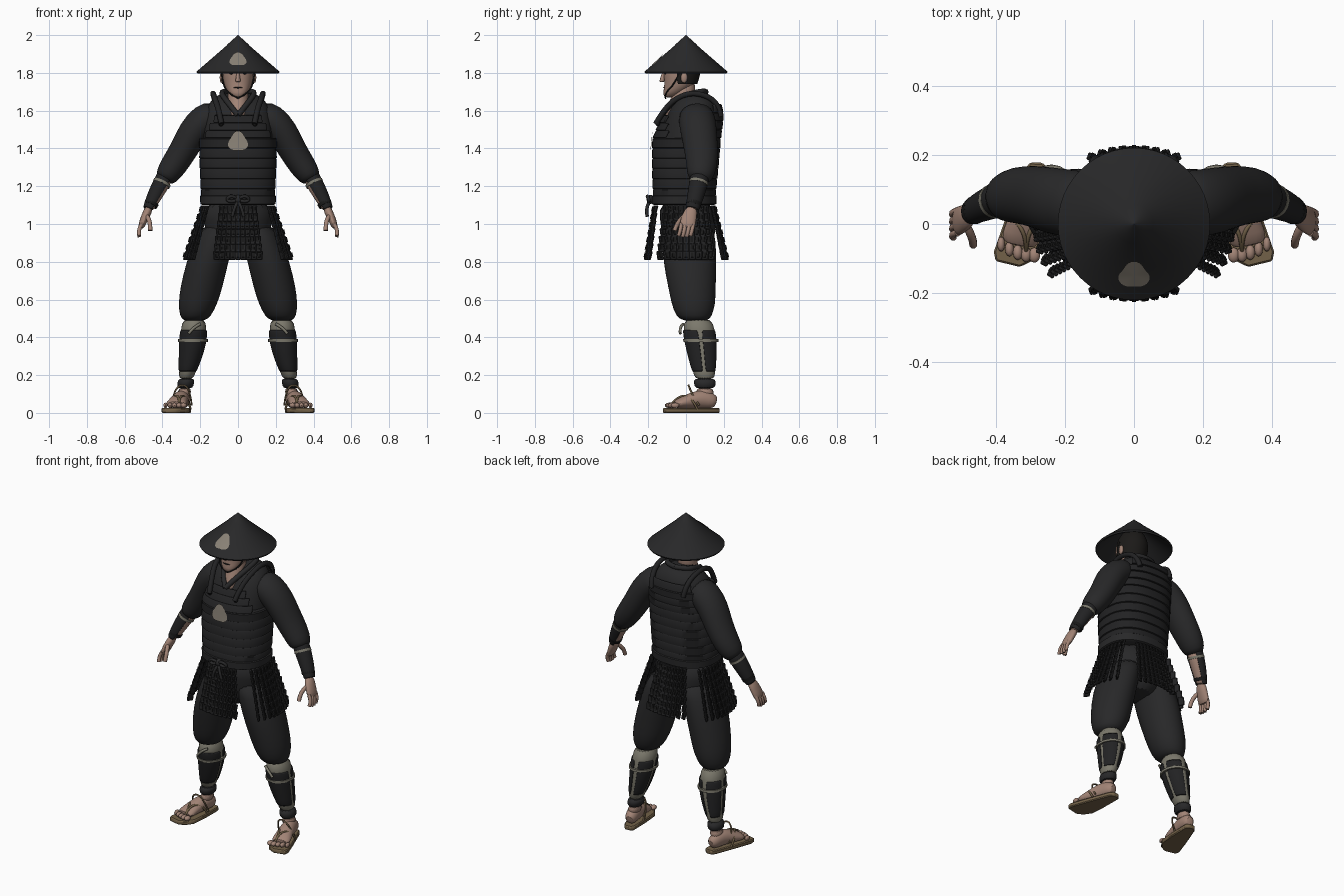
import bpy, bmesh, math
from mathutils import Vector, Matrix

if "Cube" in bpy.data.objects:
    bpy.data.objects.remove(bpy.data.objects["Cube"], do_unlink=True)


def material(name, colour):
    m = bpy.data.materials.new(name)
    m.use_nodes = True
    m.diffuse_color = (*colour, 1)
    bsdf = m.node_tree.nodes["Principled BSDF"]
    bsdf.inputs["Base Color"].default_value = (*colour, 1)
    bsdf.inputs["Roughness"].default_value = 0.8
    return m


CLOTH = material("black cloth", (.021, .021, .022))
ARMOUR = material("dark armour", (.016, .016, .017))
LACING = material("black lacing", (.009, .009, .009))
SKIN = material("skin", (.36, .23, .18))
HAIR = material("hair", (.011, .01, .009))
STRAW = material("woven straw", (.17, .12, .065))
WRAP = material("grey wrap", (.2, .19, .15))
PATCH = material("taupe patch", (.25, .22, .18))
meshes = []


def finish(name, bm, mat):
    bmesh.ops.recalc_face_normals(bm, faces=bm.faces)
    me = bpy.data.meshes.new(name)
    bm.to_mesh(me)
    bm.free()
    me.materials.append(mat)
    ob = bpy.data.objects.new(name, me)
    bpy.context.collection.objects.link(ob)
    meshes.append(ob)
    return ob


def loft(name, rings, mat, s=1, flat=True, n=20, a0=0, a1=360, p=2, sub=1, thick=0):
    """Skin rings (x, y, z, half width, half depth); a0..a1 gives an open plate."""
    bm, rows = bmesh.new(), []
    full = a1 - a0 == 360
    centres = [Vector(r[:3]) for r in rings]
    steep = abs((centres[-1] - centres[0]).normalized().z) > .5
    ref = Vector((0, 1, 0)) if flat or steep else Vector((0, 0, 1))
    for i, r in enumerate(rings):
        t = centres[min(i + 1, len(rings) - 1)] - centres[max(i - 1, 0)]
        t = Vector((0, 0, 1)) if flat else t.normalized()
        v = (ref - ref.dot(t) * t).normalized()
        u = v.cross(t)
        u = -u if u.x < 0 else u
        row = []
        for k in range(n if full else n + 1):
            a = math.radians(a0 + (a1 - a0) * k / n)
            c, d = [math.copysign(abs(f) ** (2 / p), f) for f in (math.cos(a), math.sin(a))]
            q = centres[i] + u * c * r[3] + v * d * r[4]
            row.append(bm.verts.new((q.x * s, q.y, q.z)))
        rows.append(row)
    for a, b in zip(rows, rows[1:]):
        for k in range(n):
            j = (k + 1) % len(a)
            bm.faces.new((a[k], a[j], b[j], b[k]))
    if full:
        bm.faces.new(rows[0])
        bm.faces.new(rows[-1])
    ob = finish(name, bm, mat)
    if thick:
        ob.modifiers.new("thickness", "SOLIDIFY").thickness = thick
    if sub:
        ob.modifiers.new("smooth", "SUBSURF").levels = sub
        ob.modifiers["smooth"].render_levels = sub
    return ob


def tube(name, points, radius, mat, s=1):
    cu = bpy.data.curves.new(name, "CURVE")
    cu.dimensions, cu.bevel_depth, cu.bevel_resolution = "3D", radius, 2
    cu.use_fill_caps, cu.resolution_u = True, 6
    sp = cu.splines.new("NURBS")
    sp.points.add(len(points) - 1)
    for q, (x, y, z) in zip(sp.points, points):
        q.co = (x * s, y, z, 1)
    sp.use_endpoint_u, sp.order_u = True, 3
    cu.materials.append(mat)
    ob = bpy.data.objects.new(name, cu)
    bpy.context.collection.objects.link(ob)


def ball(name, at, size, mat, s=1):
    bm = bmesh.new()
    bmesh.ops.create_uvsphere(bm, u_segments=12, v_segments=8, radius=1)
    bmesh.ops.transform(bm, matrix=Matrix.Translation((at[0] * s, at[1], at[2])) @ Matrix.Diagonal((*size, 1)), verts=bm.verts)
    return finish(name, bm, mat)


def patch(name, at, w, h, tilt, bend):
    """Plain rounded plate wrapped on a curved surface."""
    bm = bmesh.new()
    rim = []
    for k in range(36):
        a = math.tau * k / 36
        r = 1 - .13 * math.sin(3 * a)
        x, y = w * r * math.cos(a), h * r * math.sin(a)
        rim.append(bm.verts.new((x, y, -bend * x * x)))
    hub = bm.verts.new((0, 0, 0))
    for k in range(36):
        bm.faces.new((hub, rim[k - 1], rim[k]))
    bmesh.ops.transform(bm, matrix=Matrix.Translation(at) @ Matrix.Rotation(tilt, 4, "X"), verts=bm.verts)
    finish(name, bm, PATCH)


# hat with hollow underside, crown ring and rim cord
loft("hat", [(0, 0, 1.97, .002, .002), (0, 0, 1.803, .2, .2), (0, 0, 1.797, .215, .215),
             (0, 0, 1.806, .22, .22), (0, 0, 1.814, .211, .211), (0, 0, 1.945, .06, .06),
             (0, 0, 1.95, .057, .057), (0, 0, 2, .001, .001)], CLOTH, n=48, sub=0)
patch("hat_patch", (0, -.149, 1.872), .043, .05, math.radians(43), 2.4)

# head, hair and face
skull = [(0, -.03, 1.74, .076, .082), (0, -.025, 1.80, .085, .097),
         (0, -.02, 1.86, .08, .092), (0, -.015, 1.91, .045, .055)]
loft("head", [(0, -.09, 1.668, .025, .025), (0, -.068, 1.695, .056, .056)] + skull, SKIN, p=2.2)
loft("back_hair", [(x, y, z, a + .008, b + .008) for x, y, z, a, b in skull], HAIR, a0=-12, a1=192)
loft("top_hair", [(x, y, z, a + .006, b + .006) for x, y, z, a, b in skull[2:]], HAIR)
loft("nose", [(0, -.128, 1.75, .017, .016), (0, -.125, 1.765, .013, .014), (0, -.118, 1.81, .007, .008)], SKIN, n=10)
ball("mouth", (0, -.113, 1.722), (.024, .008, .004), HAIR)
loft("neck", [(0, -.07, 1.55, .05, .05), (0, -.055, 1.6, .052, .055),
              (0, -.015, 1.67, .055, .06), (0, 0, 1.77, .055, .06)], SKIN)

# robe and hips
loft("robe", [(0, 0, 1.06, .18, .148), (0, 0, 1.3, .185, .15), (0, .01, 1.45, .185, .15),
              (0, .028, 1.55, .185, .14), (0, .045, 1.62, .17, .13),
              (0, .05, 1.67, .13, .095), (0, .055, 1.695, .085, .06)], CLOTH, p=2.2)
loft("hips", [(0, .015, .82, .07, .11), (0, .015, .9, .17, .138), (0, .01, 1.02, .185, .15),
              (0, 0, 1.13, .185, .15)], CLOTH)

# cuirass built from overlapping bands
BODY = [(1.10, -.01, .187, .158), (1.20, -.008, .195, .166), (1.32, -.003, .2, .173),
        (1.45, .003, .202, .178), (1.57, .035, .19, .162), (1.64, .047, .175, .138)]


def body(z, grow):
    for a, b in zip(BODY, BODY[1:]):
        if z <= b[0] or b is BODY[-1]:
            f = (z - a[0]) / (b[0] - a[0])
            cy, rx, ry = [a[i] + (b[i] - a[i]) * f for i in (1, 2, 3)]
            return (0, cy, z, rx + grow, ry + grow)


def band(name, z0, z1, **kw):
    loft(name, [body(z0, -.002), body(z0 + .004, .005), body(z1 - .006, .003), body(z1, -.002)],
         ARMOUR, n=36, p=2.4, sub=0, **kw)


for i in range(6):
    band(f"cuirass_band_{i + 1}", 1.13 + i * .054, 1.186 + i * .054)
for i in range(3):
    z = 1.454 + i * .04
    half = 55 - i * 9
    band(f"chest_band_{i + 1}", z, z + .042, a0=-90 - half, a1=half - 90, thick=.012)
for i in range(4):
    z = 1.454 + i * .045
    half = 62 - i * 5
    band(f"back_band_{i + 1}", z, z + .047, a0=90 - half, a1=90 + half, thick=.012)
patch("chest_patch", (0, -.184, 1.435), .05, .052, math.radians(84), 1)

# belt with knot
loft("belt", [body(1.10, 0), body(1.107, .012), body(1.148, .01), body(1.155, 0)], CLOTH, n=36, p=2.4, sub=0)
ball("belt_knot", (0, -.187, 1.13), (.022, .022, .024), CLOTH)

# skirt panels of laced scales


def skirt_panel(name, angle, w0, w1, d0, d1, curve):
    plates, laces = bmesh.new(), bmesh.new()
    rows, cols = 7, 9
    turn = Matrix.Rotation(angle, 4, "Z")
    for r in range(rows):
        f = r / (rows - 1)
        half, out, z = w0 + (w1 - w0) * f, d0 + (d1 - d0) * f, 1.075 - f * .242
        for c in range(cols):
            t = half * ((c + .5) * 2 / cols - 1)
            lean = Matrix.Rotation(math.atan(-2 * curve * t), 4, "Z") @ Matrix.Rotation(-.25, 4, "X")
            place = turn @ Matrix.Translation((t, curve * t * t - out, z)) @ lean
            size = Matrix.Diagonal((half * 2.06 / cols, .012, .048, 1))
            bmesh.ops.create_cube(plates, size=1, matrix=place @ size)
            knot = Matrix.Translation((0, -.006, .002)) @ Matrix.Diagonal((half * .8 / cols, .01, .026, 1))
            bmesh.ops.create_cube(laces, size=1, matrix=place @ knot)
    ob = finish(name, plates, ARMOUR)
    bev = ob.modifiers.new("soft edge", "BEVEL")
    bev.width, bev.segments = .003, 1
    finish(name + "_lacing", laces, LACING)


skirt_panel("front_skirt", 0, .1, .13, .172, .212, 1.6)
skirt_panel("back_skirt", math.pi, .1, .135, .155, .215, 1.6)
skirt_panel("left_skirt", math.pi / 2, .12, .155, .195, .28, 2.4)
skirt_panel("right_skirt", -math.pi / 2, .12, .155, .195, .28, 2.4)

for s, side in ((1, "left_"), (-1, "right_")):
    # collar, shoulder strap and small head parts
    tube(side + "collar", [(0, .105, 1.70), (.075, .1, 1.705), (.088, .02, 1.69), (.06, -.075, 1.65),
                           (0, -.125, 1.575)], .015, CLOTH, s)
    tube(side + "shoulder_strap", [(.11, .185, 1.57), (.12, .17, 1.65), (.135, .05, 1.7), (.125, -.05, 1.67),
                                   (.1, -.12, 1.6), (.088, -.16, 1.53)], .015, ARMOUR, s)
    ball(side + "strap_toggle", (.09, -.15, 1.535), (.013, .013, .018), LACING, s)
    tube(side + "chin_cord", [(.09, -.02, 1.83), (.082, -.06, 1.74), (.05, -.115, 1.69), (0, -.108, 1.666)], .004, LACING, s)
    ball(side + "ear", (.087, -.01, 1.775), (.01, .018, .028), SKIN, s)
    ball(side + "eye", (.032, -.108, 1.797), (.014, .006, .005), HAIR, s)
    tube(side + "belt_bow", [(0, -.19, 1.13), (.03, -.21, 1.155), (.065, -.195, 1.13), (.03, -.2, 1.115), (0, -.19, 1.13)], .009, CLOTH, s)
    tube(side + "belt_tail", [(0, -.19, 1.12), (.02, -.215, 1.09), (.03, -.205, 1.04)], .009, CLOTH, s)

    # sleeve, forearm and guard
    loft(side + "sleeve", [(.10, .055, 1.585, .08, .09), (.18, .058, 1.555, .088, .1), (.24, .068, 1.485, .082, .097),
                           (.285, .08, 1.395, .075, .09), (.34, .085, 1.31, .072, .083),
                           (.382, .075, 1.25, .062, .07), (.392, .07, 1.228, .04, .045)], CLOTH, s, flat=False)
    fore = [(.378, .075, 1.26, .045, .047), (.415, .062, 1.195, .043, .045), (.452, .045, 1.125, .035, .038),
            (.475, .032, 1.075, .027, .032)]
    loft(side + "forearm", fore, SKIN, s, flat=False)
    loft(side + "forearm_guard", [(x, y, z, a + .004, b + .004) for x, y, z, a, b in fore], ARMOUR, s,
         flat=False, a0=-130, a1=130, thick=.006)
    loft(side + "wrist_tie", [(.455, .043, 1.115, .038, .041), (.463, .038, 1.098, .036, .04)], LACING, s, flat=False, sub=0)
    loft(side + "elbow_tie", [(.4, .068, 1.222, .048, .051), (.406, .065, 1.21, .048, .051)], WRAP, s, flat=False, sub=0)

    # hand
    loft(side + "palm", [(.468, .035, 1.09, .024, .03), (.488, .018, 1.045, .023, .04), (.508, .008, 1, .02, .044),
                         (.515, .006, .975, .013, .038)], SKIN, s, flat=False, n=14)
    for i in range(4):
        y = .038 - i * .021
        drop = .93 + .006 * abs(i - 1.5)
        tube(f"{side}finger_{i + 1}", [(.509, y, 1), (.53, y - .004, .968), (.522, y - .014, drop)], .0105, SKIN, s)
    tube(side + "thumb", [(.482, -.01, 1.04), (.463, -.045, 1.015), (.465, -.06, .965)], .012, SKIN, s)

    # trouser leg
    loft(side + "trouser_leg", [(.095, .015, 1.0, .09, .13), (.125, .018, .92, .105, .14), (.162, .02, .8, .113, .144),
                                (.195, .032, .66, .113, .126), (.213, .04, .575, .104, .118),
                                (.226, .042, .51, .083, .095), (.232, .05, .485, .055, .065)], CLOTH, s)

    # wrapped shin with guard plates, straps and sock
    shin = [(.235, .07, .44, .068, .083), (.238, .078, .38, .07, .083), (.252, .088, .29, .058, .071),
            (.268, .096, .215, .043, .058)]
    loft(side + "shin_wrap", [(.232, .062, .505, .062, .075)] + shin + [(.276, .1, .175, .04, .054)], WRAP, s)
    plates = [(x, y, z, a + .005, b + .005) for x, y, z, a, b in shin]
    loft(side + "shin_guard", plates, ARMOUR, s, a0=-175, a1=-5, thick=.006)
    for k, start in enumerate((8, 100)):
        loft(f"{side}calf_guard_{k + 1}", plates, ARMOUR, s, n=8, a0=start, a1=start + 72, thick=.006)
    loft(side + "shin_strap", [(.238, .078, .39, .08, .093), (.239, .079, .376, .08, .093)], WRAP, s, sub=0)
    tube(side + "shin_tie", [(.2, -.015, .47), (.235, -.035, .455), (.26, -.03, .42)], .008, WRAP, s)
    loft(side + "sock", [(.272, .098, .185, .044, .058), (.277, .1, .16, .045, .058), (.28, .1, .125, .043, .056)], CLOTH, s)

    # foot and sandal
    loft(side + "ankle", [(.28, .1, .14, .037, .048), (.288, .1, .08, .038, .052)], SKIN, s)
    loft(side + "foot", [(.282, .162, .055, .022, .027), (.286, .14, .063, .036, .04), (.295, .09, .075, .041, .052),
                         (.31, .03, .066, .046, .043), (.326, -.03, .052, .055, .028),
                         (.332, -.065, .042, .054, .018)], SKIN, s, flat=False)
    for i in range(5):
        ball(f"{side}toe_{i + 1}", (.288 + i * .024, -.09 + i * i * .002, .04), (.017 - i * .0015, .022, .014), SKIN, s)
    outline = [(.264, .177), (.3, .178), (.318, .155), (.37, .02), (.405, -.08), (.4, -.107), (.33, -.124),
               (.29, -.105), (.258, -.06), (.25, .03), (.248, .16)]
    bm = bmesh.new()
    base = bm.faces.new([bm.verts.new((x * s, y, 0)) for x, y in outline])
    up = bmesh.ops.extrude_face_region(bm, geom=[base])["geom"]
    bmesh.ops.translate(bm, vec=(0, 0, .026), verts=[v for v in up if isinstance(v, bmesh.types.BMVert)])
    sole = finish(side + "sandal_sole", bm, STRAW)
    sole.modifiers.new("soft edge", "BEVEL").width = .005
    for k, edge in enumerate((.262, .365)):
        tube(f"{side}sandal_thong_{k + 1}", [(.312, -.08, .045), (.31, -.03, .1), (edge, .035, .075), (edge - .01, .06, .02)], .006, STRAW, s)
    tube(side + "heel_strap", [(.245, .06, .04), (.255, .02, .13), (.305, .01, .155), (.345, .03, .1), (.345, .07, .04)], .005, STRAW, s)

# smooth shading with sharp creases kept
bpy.ops.object.select_all(action="DESELECT")
for ob in meshes:
    ob.select_set(True)
bpy.context.view_layer.objects.active = meshes[0]
bpy.ops.object.shade_smooth_by_angle(angle=math.radians(40))
